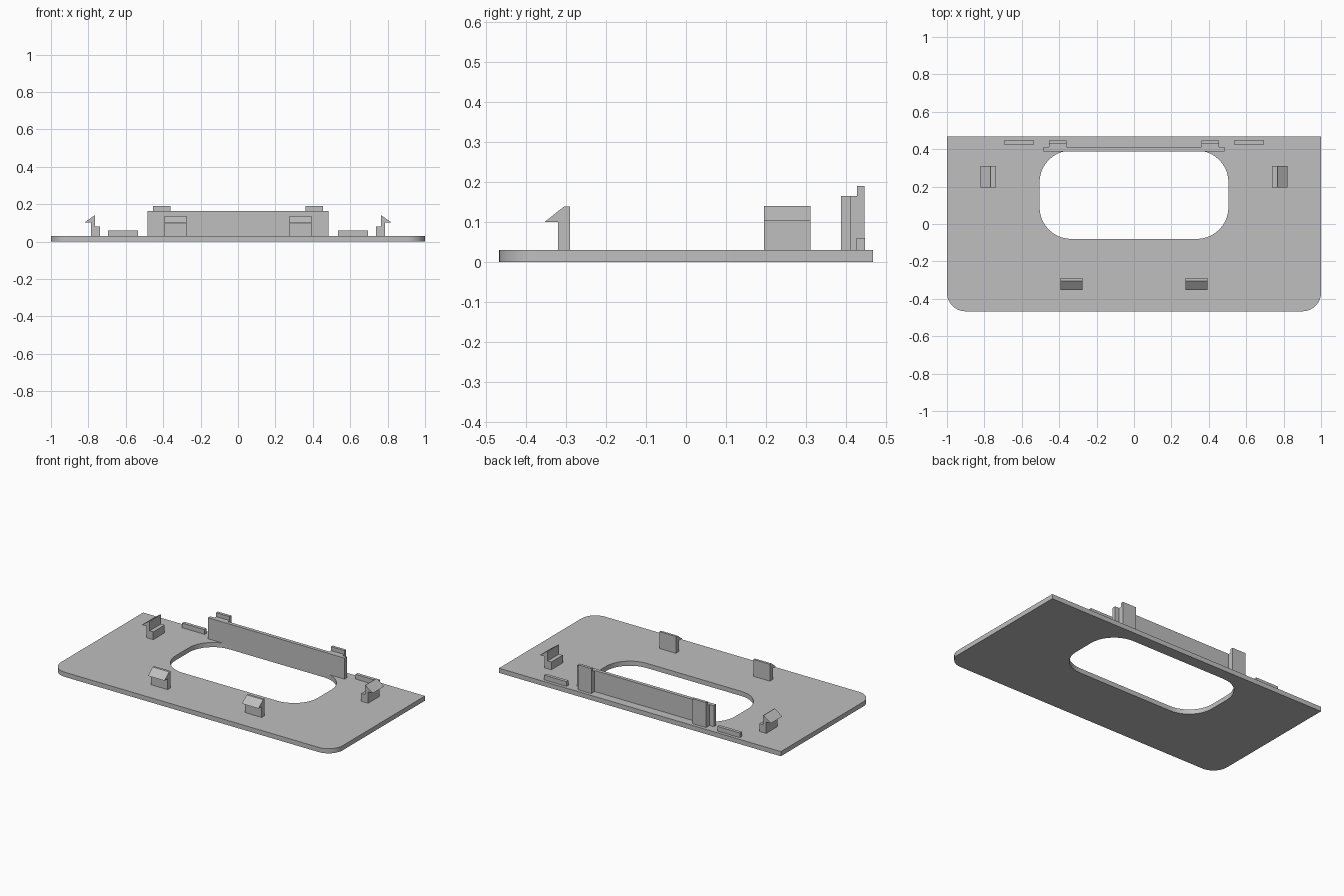
import bpy, bmesh, math
from mathutils import Vector

cube = bpy.data.objects.get("Cube")
if cube:
    bpy.data.objects.remove(cube, do_unlink=True)

GREY = (0.52, 0.52, 0.52, 1.0)
grey = bpy.data.materials.new("plain grey")
grey.use_nodes = True
grey.diffuse_color = GREY
grey.node_tree.nodes["Principled BSDF"].inputs["Base Color"].default_value = GREY

PLATE_TOP = 0.03
BASE = PLATE_TOP - 0.002  # parts sink slightly into the plate


def rounded_rect(x, y0, y1, front_r, back_r, steps=10):
    """Counter-clockwise outline, symmetric in x, with rounded corners."""
    corners = [(-1, y0, 1, front_r, 180), (1, y0, 1, front_r, 270),
               (1, y1, -1, back_r, 0), (-1, y1, -1, back_r, 90)]
    points = []
    for side, y, inward, r, start in corners:
        count = steps if r else 0
        for i in range(count + 1):
            a = math.radians(start + 90 * i / max(count, 1))
            points.append((side * (x - r) + r * math.cos(a),
                           y + inward * r + r * math.sin(a)))
    return points


def prism(name, outlines, place, direction):
    """Fill the outlines (later ones are holes) and extrude along direction."""
    bm = bmesh.new()
    for outline in outlines:
        verts = [bm.verts.new(place(a, b)) for a, b in outline]
        for i, v in enumerate(verts):
            bm.edges.new((v, verts[i - 1]))
    bmesh.ops.triangle_fill(bm, use_beauty=True, edges=bm.edges[:])
    result = bmesh.ops.extrude_face_region(bm, geom=bm.faces[:], use_keep_orig=True)
    moved = [g for g in result["geom"] if isinstance(g, bmesh.types.BMVert)]
    bmesh.ops.translate(bm, verts=moved, vec=Vector(direction))
    bmesh.ops.recalc_face_normals(bm, faces=bm.faces[:])
    mesh = bpy.data.meshes.new(name)
    bm.to_mesh(mesh)
    bm.free()
    mesh.materials.append(grey)
    obj = bpy.data.objects.new(name, mesh)
    bpy.context.collection.objects.link(obj)
    return obj


def box(name, x0, x1, y0, y1, top):
    outline = [(x0, y0), (x1, y0), (x1, y1), (x0, y1)]
    return prism(name, [outline], lambda x, y: (x, y, BASE), (0, 0, top - BASE))


# Cover plate with rounded front corners and a rounded window
plate = prism("cover_plate",
              [rounded_rect(1.0, -0.467, 0.467, 0.1, 0),
               rounded_rect(0.505, -0.08, 0.393, 0.17, 0.17)],
              lambda x, y: (x, y, 0), (0, 0, PLATE_TOP))
bpy.context.view_layer.objects.active = plate
plate.select_set(True)
bpy.ops.object.shade_smooth_by_angle(angle=math.radians(30))

# Upright wall behind the window
box("rear_wall", -0.485, 0.485, 0.388, 0.411, 0.165)

# Snap hook sections: (distance outward, height)
front_hook = [(0.29, BASE), (0.32, BASE), (0.32, 0.1), (0.353, 0.1),
              (0.305, 0.138), (0.29, 0.138)]
side_hook = [(0.738, BASE), (0.787, BASE), (0.787, 0.103), (0.82, 0.103),
             (0.768, 0.14), (0.764, 0.14), (0.764, 0.08), (0.738, 0.08)]

for label, s in (("left", 1), ("right", -1)):
    # Stepped tab behind the wall
    xs = sorted((s * 0.36, s * 0.455))
    box(label + "_tab_spacer", *xs, 0.41, 0.428, 0.165)
    box(label + "_tab", *xs, 0.428, 0.446, 0.19)
    # Low locating rib at the back edge
    box(label + "_rib", *sorted((s * 0.535, s * 0.695)), 0.426, 0.447, 0.06)
    # Snap hooks
    prism(label + "_front_hook", [front_hook],
          lambda d, z: (s * 0.275, -d, z), (s * 0.117, 0, 0))
    prism(label + "_side_hook", [side_hook],
          lambda d, z: (s * d, 0.195, z), (0, 0.116, 0))
